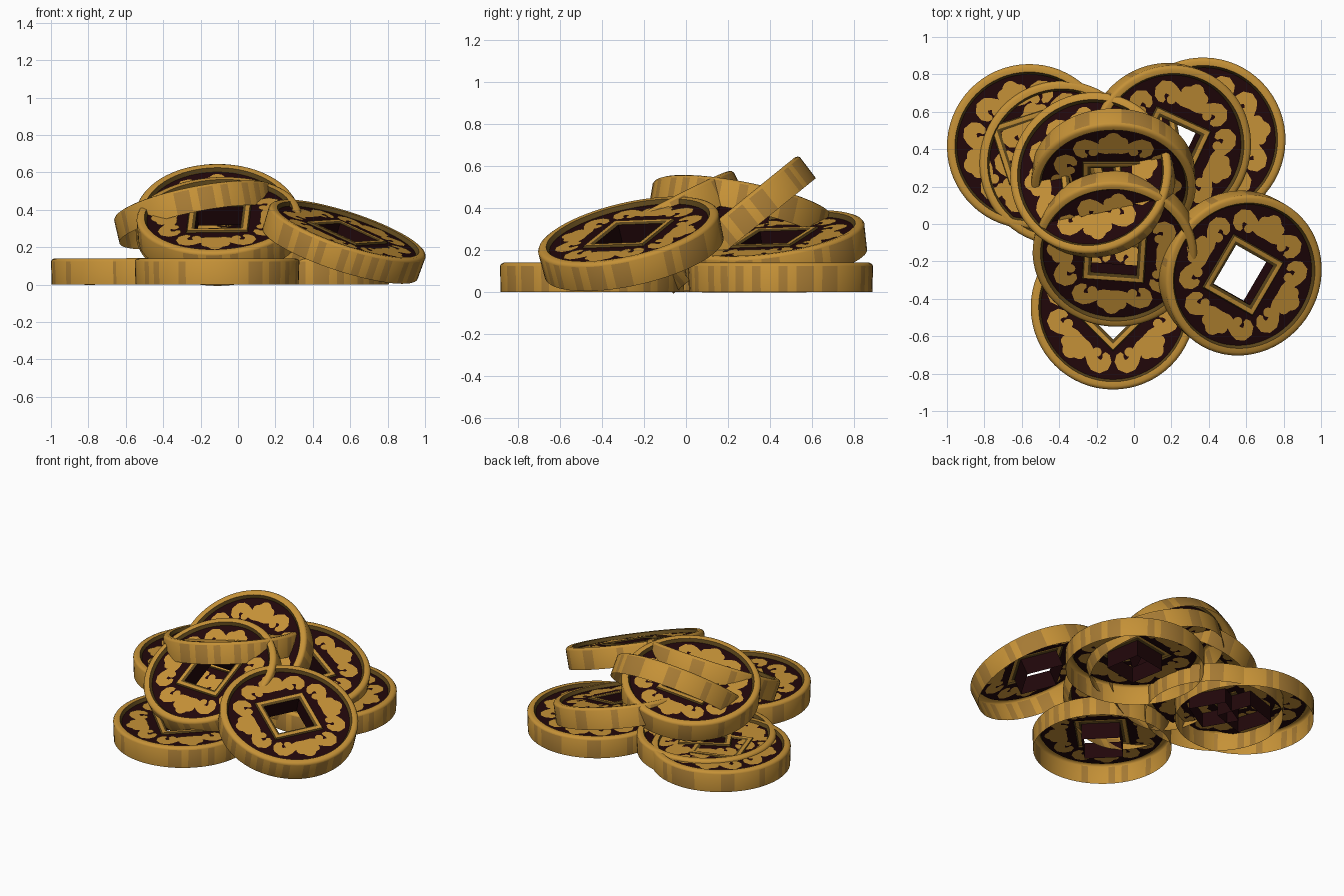
import bpy, bmesh, math, random
from mathutils import Vector, Matrix

if "Cube" in bpy.data.objects:
    bpy.data.objects.remove(bpy.data.objects["Cube"])
rng = random.Random(4)


def material(name, color):
    m = bpy.data.materials.new(name)
    m.diffuse_color = (*color, 1)
    m.use_nodes = True
    bsdf = m.node_tree.nodes["Principled BSDF"]
    bsdf.inputs["Base Color"].default_value = (*color, 1)
    bsdf.inputs["Roughness"].default_value = 0.6
    return m


GOLD, WORN, GROOVE, DARK = range(4)
materials = [
    material("gold", (0.56, 0.285, 0.038)),
    material("worn_gold", (0.38, 0.195, 0.034)),
    material("dark_olive_gold", (0.11, 0.062, 0.011)),
    material("dark_maroon", (0.015, 0.002, 0.003)),
]

SEGMENTS = 64
FACE_Z = 0.047

# Coin section, outside to inside: square or round, radius, height, colour of the band that follows
SECTION = [
    (False, 0.436, -0.070, GOLD),
    (False, 0.440, 0.054, GOLD),
    (False, 0.434, 0.064, GOLD),
    (False, 0.422, 0.070, GOLD),
    (False, 0.398, 0.068, GROOVE),
    (False, 0.386, FACE_Z, DARK),
    (True, 0.166, FACE_Z, GROOVE),
    (True, 0.160, 0.057, GOLD),
    (True, 0.138, 0.057, GROOVE),
    (True, 0.122, 0.050, DARK),
    (True, 0.122, -0.062, DARK),
]

# Half of a cloud ornament: angle from the middle, radius, half width
SCROLL = [
    (0, 0.285, 0.066), (4, 0.280, 0.062), (8, 0.268, 0.050),
    (12, 0.262, 0.036), (16, 0.268, 0.028), (20, 0.285, 0.028),
    (24, 0.306, 0.032), (28, 0.322, 0.036), (32, 0.326, 0.036),
    (36, 0.312, 0.034), (38, 0.288, 0.028), (37, 0.264, 0.020),
    (34, 0.250, 0.010),
]
LOBES = [(0, 0.322, 0.044), (9, 0.305, 0.032), (25, 0.255, 0.026)]


def polar(degrees, radius):
    a = math.radians(degrees)
    return Vector((radius * math.cos(a), radius * math.sin(a)))


def add_body(bm):
    rows = []
    for square, radius, z, _ in SECTION:
        row = []
        for i in range(SEGMENTS):
            a = math.tau * i / SEGMENTS
            c, s = math.cos(a), math.sin(a)
            r = radius / max(abs(c), abs(s)) if square else radius
            row.append(bm.verts.new((r * c, r * s, z)))
        rows.append(row)
    for k in range(len(rows) - 1):
        for i in range(SEGMENTS):
            j = (i + 1) % SEGMENTS
            f = bm.faces.new((rows[k][i], rows[k][j], rows[k + 1][j], rows[k + 1][i]))
            f.material_index = SECTION[k][3]
            # Uneven vertical wear marks round the edge
            if k == 0 and rng.random() < 0.35:
                f.material_index = WORN


def add_plate(bm, points, z, up):
    if (sum(p.cross(q) for p, q in zip(points, points[1:] + points[:1])) > 0) != up:
        points = points[::-1]
    f = bm.faces.new([bm.verts.new((p.x, p.y, z)) for p in points])
    f.material_index = GOLD


def add_ornament(bm, turn, side, z, up):
    path = [polar(turn + side * a, r) for a, r, _ in SCROLL]
    left, right = [], []
    for i, p in enumerate(path):
        d = (path[min(i + 1, len(path) - 1)] - path[max(i - 1, 0)]).normalized()
        n = Vector((-d.y, d.x)) * SCROLL[i][2]
        left.append(p + n)
        right.append(p - n)
    for i in range(len(path) - 1):
        add_plate(bm, [left[i], left[i + 1], right[i + 1], right[i]], z, up)
    for a, r, size in LOBES:
        centre = polar(turn + side * a, r)
        add_plate(bm, [centre + polar(30 * k, size) for k in range(12)], z, up)


# One coin mesh shared by the whole pile
bm = bmesh.new()
add_body(bm)
for quarter in range(4):
    for side in (1, -1):
        add_ornament(bm, 90 * quarter, side, FACE_Z + 0.004, True)
        add_ornament(bm, 90 * quarter, side, FACE_Z - 0.004, False)
coin_mesh = bpy.data.meshes.new("coin")
bm.to_mesh(coin_mesh)
bm.free()
for m in materials:
    coin_mesh.materials.append(m)

# Each coin: centre, slope along x, slope along y, spin in degrees
COINS = {
    "flat_coin_back_left": ((-0.56, 0.415, 0.07), 0, 0, 18),
    "flat_coin_front": ((-0.112, -0.445, 0.07), 0, 0, 45),
    "flat_coin_back_right": ((0.37, 0.45, 0.07), 0, 0, 10),
    "sunken_coin_left": ((-0.385, 0.325, 0.073), 0.01, 0, 30),
    "leaning_coin_right": ((0.568, -0.262, 0.232), -0.33, 0.23, -30),
    "leaning_coin_back": ((0.185, 0.42, 0.212), -0.235, 0.14, -25),
    "leaning_coin_front": ((-0.1, -0.135, 0.315), 0.05, 0.53, -4),
    "upper_coin_left": ((-0.22, 0.262, 0.375), 0.20, -0.20, 8),
    "steep_coin_back": ((-0.11, 0.235, 0.322), 0, 0.81, 0),
}
first = None
for name, (centre, slope_x, slope_y, spin) in COINS.items():
    coin = bpy.data.objects.new(name, coin_mesh)
    bpy.context.collection.objects.link(coin)
    normal = Vector((-slope_x, -slope_y, 1)).normalized()
    tilt = Vector((0, 0, 1)).rotation_difference(normal).to_matrix().to_4x4()
    coin.matrix_world = (Matrix.Translation(centre) @ tilt
                         @ Matrix.Rotation(math.radians(spin), 4, "Z"))
    first = first or coin

# Smooth the shared mesh once
bpy.ops.object.select_all(action="DESELECT")
first.select_set(True)
bpy.context.view_layer.objects.active = first
bpy.ops.object.shade_smooth_by_angle(angle=math.radians(35))
